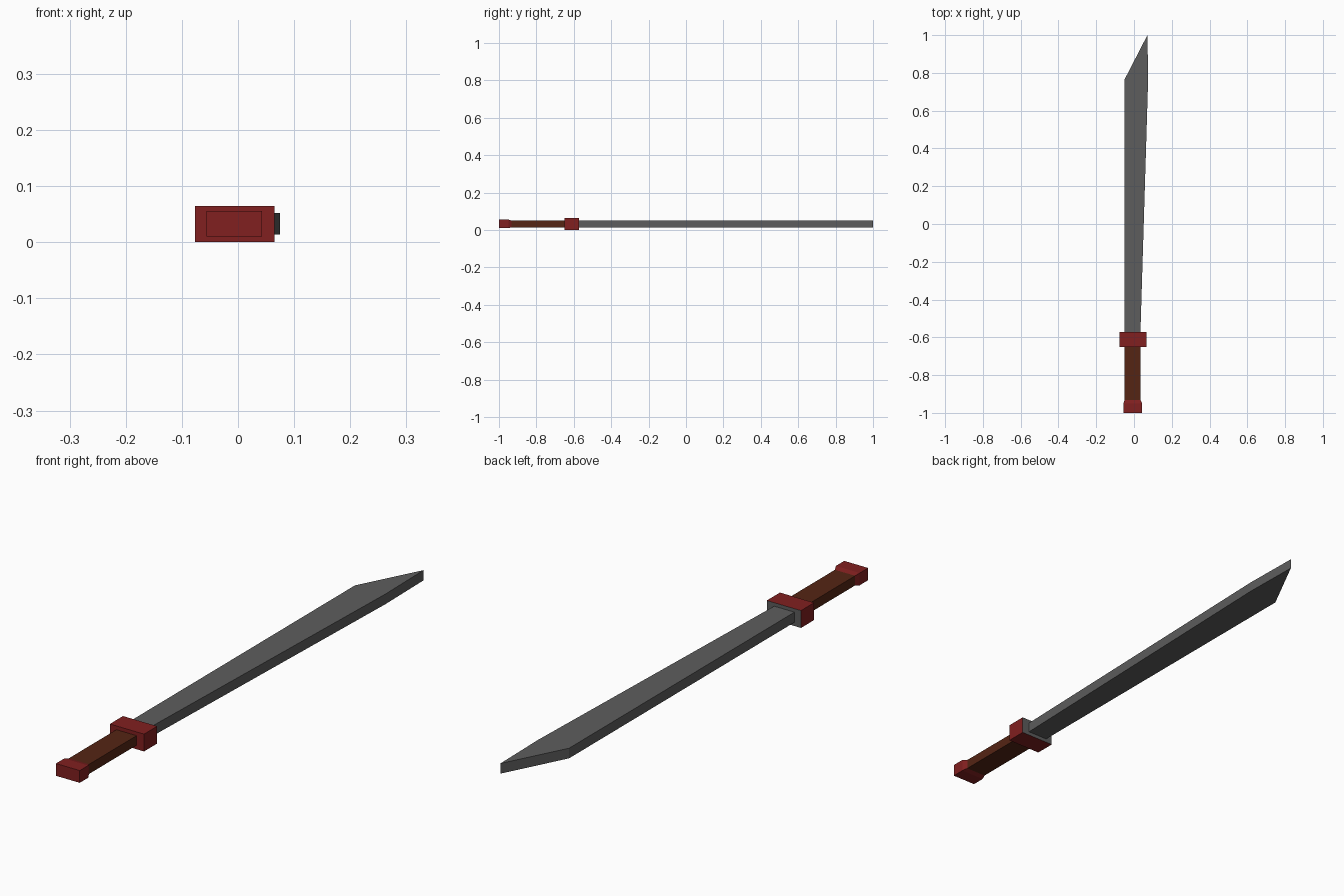
import bpy, bmesh

if "Cube" in bpy.data.objects:
    bpy.data.objects.remove(bpy.data.objects["Cube"])


def material(name, rgb):
    m = bpy.data.materials.new(name)
    m.diffuse_color = (*rgb, 1)
    m.use_nodes = True
    m.node_tree.nodes["Principled BSDF"].inputs["Base Color"].default_value = m.diffuse_color
    return m


steel = material("steel", (0.11, 0.11, 0.11))
red = material("red", (0.22, 0.014, 0.014))
brown = material("brown", (0.09, 0.018, 0.007))


def finish(name, bm, mats):
    bmesh.ops.recalc_face_normals(bm, faces=bm.faces)
    me = bpy.data.meshes.new(name)
    bm.to_mesh(me)
    bm.free()
    for m in mats:
        me.materials.append(m)
    ob = bpy.data.objects.new(name, me)
    bpy.context.collection.objects.link(ob)
    return ob


def loft(name, sections, *mats):
    """Join rectangular sections (y, x0, x1, z0, z1) along the sword's length."""
    bm = bmesh.new()
    rings = [[bm.verts.new(p) for p in ((x0, y, z0), (x1, y, z0), (x1, y, z1), (x0, y, z1))]
             for y, x0, x1, z0, z1 in sections]
    for a, b in zip(rings, rings[1:]):
        for i in range(4):
            j = (i + 1) % 4
            bm.faces.new((a[i], a[j], b[j], b[i]))
    bm.faces.new(rings[0])
    end = bm.faces.new(rings[-1])
    if len(mats) > 1:
        end.material_index = 1
    return finish(name, bm, mats)


# Blade: flat outline extruded upward, widening to a slanted tip
bm = bmesh.new()
outline = [(-0.05, -0.575), (0.034, -0.575), (0.075, 0.77), (0.071, 1.0), (-0.05, 0.765)]
face = bm.faces.new([bm.verts.new((x, y, 0.014)) for x, y in outline])
top = bmesh.ops.extrude_face_region(bm, geom=[face])["geom"]
bmesh.ops.translate(bm, vec=(0, 0, 0.038),
                    verts=[v for v in top if isinstance(v, bmesh.types.BMVert)])
finish("blade", bm, [steel])

# Guard: red block whose blade-side face is steel
g = (-0.077, 0.065, 0.0, 0.065)
loft("guard", [(-0.65, *g), (-0.572, *g)], red, steel)

# Grip
h = (-0.05, 0.034, 0.015, 0.051)
loft("grip", [(-0.94, *h), (-0.645, *h)], brown)

# Pommel: block tapering into the grip
p = (-0.056, 0.043, 0.010, 0.056)
loft("pommel", [(-1.0, *p), (-0.95, *p), (-0.932, *h)], red)
